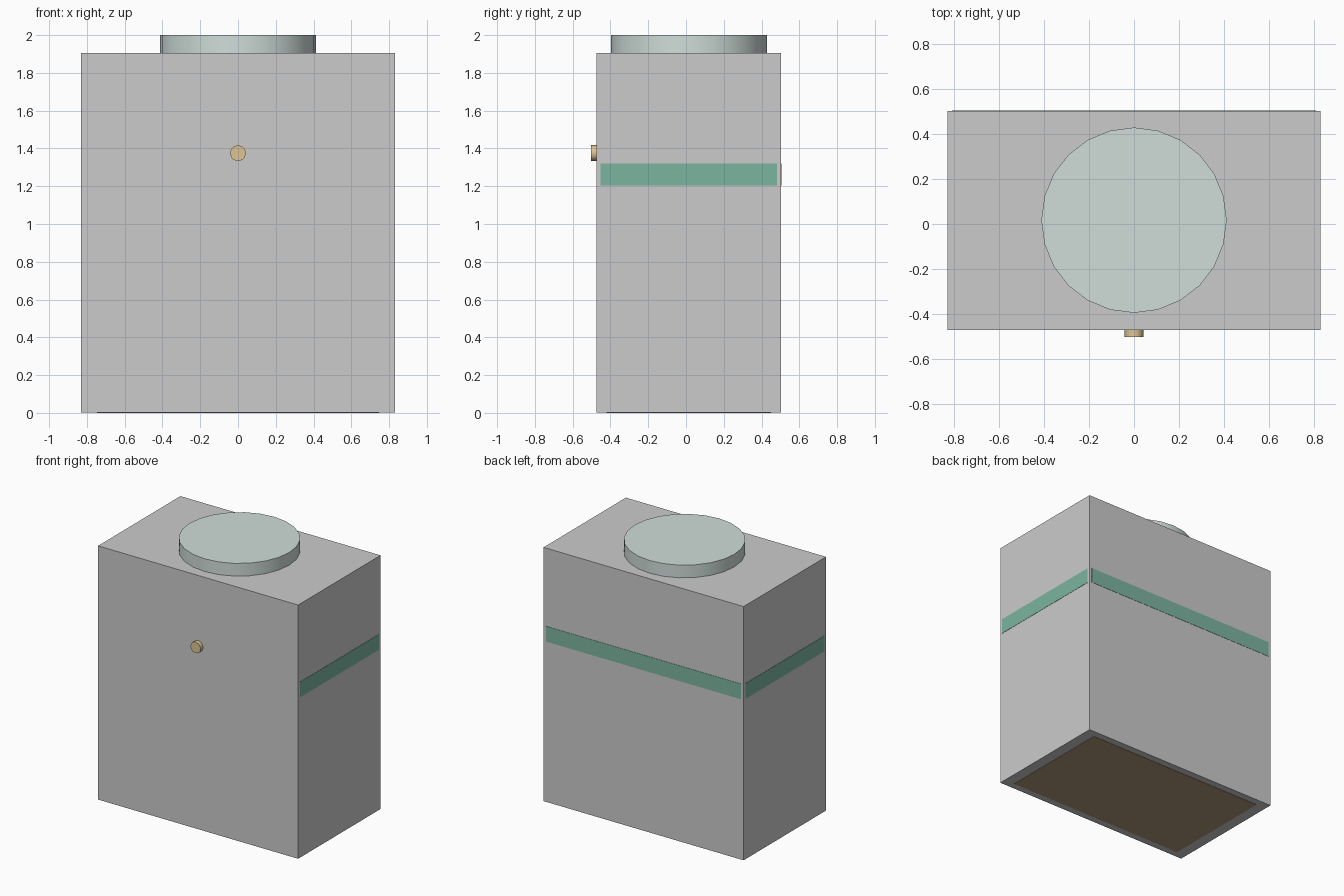
import bpy
import math

if "Cube" in bpy.data.objects:
    bpy.data.objects.remove(bpy.data.objects["Cube"])

CY = 0.015                 # depth centre of the body
HX, HY, TOP = 0.83, 0.488, 1.905


def paint(obj, name, rgb):
    mat = bpy.data.materials.get(name) or bpy.data.materials.new(name)
    mat.diffuse_color = (*rgb, 1)
    mat.use_nodes = True
    mat.node_tree.nodes["Principled BSDF"].inputs["Base Color"].default_value = mat.diffuse_color
    obj.data.materials.append(mat)


def box(name, lo, hi):
    bpy.ops.mesh.primitive_cube_add(size=1, location=[(a + b) / 2 for a, b in zip(lo, hi)])
    obj = bpy.context.object
    obj.name = name
    obj.scale = [b - a for a, b in zip(lo, hi)]
    bpy.ops.object.transform_apply(location=False, rotation=False, scale=True)
    return obj


def disc(name, radius, depth, location, sides, tilt=0):
    bpy.ops.mesh.primitive_cylinder_add(vertices=sides, radius=radius, depth=depth,
                                        location=location, rotation=(tilt, 0, 0))
    obj = bpy.context.object
    obj.name = name
    bpy.ops.object.shade_smooth_by_angle(angle=math.radians(40))
    return obj


GREEN, BROWN = (0.2, 0.46, 0.35), (0.42, 0.3, 0.2)
BRASS, TEAL = (0.72, 0.56, 0.3), (0.63, 0.73, 0.7)

# Main body
box("body", (-HX, CY - HY, 0.002), (HX, CY + HY, TOP))

# Round lid
lid = disc("lid", 0.413, 2.0 - TOP, (0, CY + 0.002, (2.0 + TOP) / 2), 24)
paint(lid, "lid_teal", TEAL)

# Front knob
knob = disc("knob", 0.042, 0.05, (0, -0.478, 1.375), 12, math.pi / 2)
paint(knob, "knob_brass", BRASS)

# Flush band strips on the sides and back, sunk just under the front face
Z0, Z1, INSET, PROUD, T = 1.205, 1.32, 0.02, 0.002, 0.02
for side, label in ((-1, "left"), (1, "right")):
    xs = sorted((side * (HX + PROUD), side * (HX - T)))
    strip = box(label + "_band", (xs[0], CY - HY + INSET, Z0), (xs[1], CY + HY - INSET, Z1))
    paint(strip, "band_green", GREEN)
for side, label, out in ((-1, "front", -PROUD), (1, "back", PROUD)):
    ys = sorted((CY + side * (HY + out), CY + side * (HY - T)))
    strip = box(label + "_band", (-HX + INSET, ys[0], Z0), (HX - INSET, ys[1], Z1))
    paint(strip, "band_green", GREEN)

# Inset base panel
base = box("base_panel", (-HX + 0.083, CY - HY + 0.053, 0), (HX - 0.083, CY + HY - 0.053, 0.05))
paint(base, "base_brown", BROWN)
